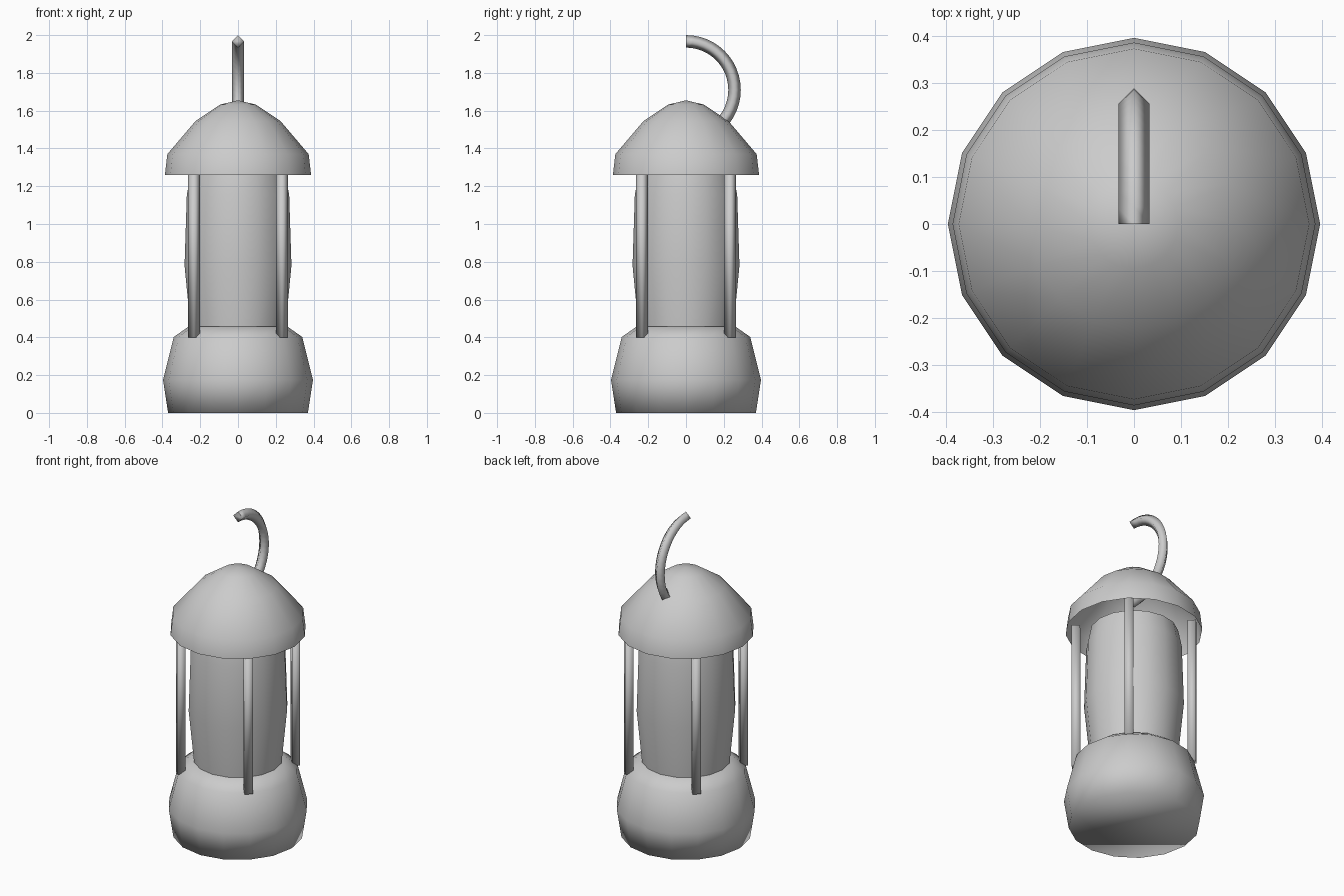
import bpy
from math import sin, cos, pi
from mathutils import Vector

if "Cube" in bpy.data.objects:
    bpy.data.objects.remove(bpy.data.objects["Cube"])

SIDES = 16


def make_object(name, verts, faces, smooth_angle=None):
    mesh = bpy.data.meshes.new(name)
    mesh.from_pydata(verts, [], faces)
    mesh.update()
    obj = bpy.data.objects.new(name, mesh)
    bpy.context.collection.objects.link(obj)
    bpy.ops.object.select_all(action='DESELECT')
    obj.select_set(True)
    bpy.context.view_layer.objects.active = obj
    if smooth_angle:
        bpy.ops.object.shade_smooth_by_angle(angle=smooth_angle)
    else:
        mesh.shade_smooth()
    return obj


def skin(rings, n, cap_start, cap_end):
    """Join equal rings of n points into quads, with optional end caps."""
    verts = [p for ring in rings for p in ring]
    faces = []
    for j in range(len(rings) - 1):
        for i in range(n):
            k = (i + 1) % n
            faces.append((j*n + i, j*n + k, (j+1)*n + k, (j+1)*n + i))
    if cap_start:
        faces.append(tuple(reversed(range(n))))
    if cap_end:
        last = (len(rings) - 1) * n
        faces.append(tuple(range(last, last + n)))
    return verts, faces


def lathe(name, profile, cap_start=True, cap_end=True, tip=None, smooth_angle=None):
    """Spin (radius, z) points, from low to high, about z."""
    rings = [[(r * cos(2*pi*i/SIDES), r * sin(2*pi*i/SIDES), z) for i in range(SIDES)]
             for r, z in profile]
    verts, faces = skin(rings, SIDES, cap_start, cap_end and tip is None)
    if tip is not None:
        verts.append((0, 0, tip))
        last = (len(profile) - 1) * SIDES
        faces += [(last + i, last + (i + 1) % SIDES, len(verts) - 1) for i in range(SIDES)]
    return make_object(name, verts, faces, smooth_angle)


def tube(name, points, side, ups, radius=0.033):
    """Four-sided bar with a diamond section along a path."""
    rings = []
    for p, up in zip(points, ups):
        p, a, b = Vector(p), Vector(side) * radius, Vector(up) * radius
        rings.append([p + a, p + b, p - a, p - b])
    verts, faces = skin(rings, 4, True, True)
    return make_object(name, verts, faces, smooth_angle=1.6)


# fuel base
lathe("base", [(0.37, 0), (0.397, 0.175), (0.34, 0.402), (0.26, 0.458)])

# bulging glass chimney
lathe("glass", [(0.25, 0.44), (0.283, 0.78), (0.271, 1.155), (0.25, 1.26)],
      cap_start=False, smooth_angle=0.7)

# open domed lid
lathe("lid", [(0.387, 1.26), (0.374, 1.37), (0.225, 1.545), (0.095, 1.632)],
      cap_start=False, tip=1.655)

# four corner rods
for sx in (-1, 1):
    for sy in (-1, 1):
        x, y = sx * 0.233, sy * 0.233
        tube("rod", [(x, y, 0.40), (x, y, 1.31)], (1, 0, 0), [(0, 1, 0)] * 2)

# half-circle hook running from inside the lid to the top
angles = [-pi/2 + pi * i / 24 for i in range(25)]
ups = [(0, cos(a), sin(a)) for a in angles]
path = [(0, 0.257 * u[1], 1.71 + 0.257 * u[2]) for u in ups]
hook = tube("hook", path, (-1, 0, 0), ups)
